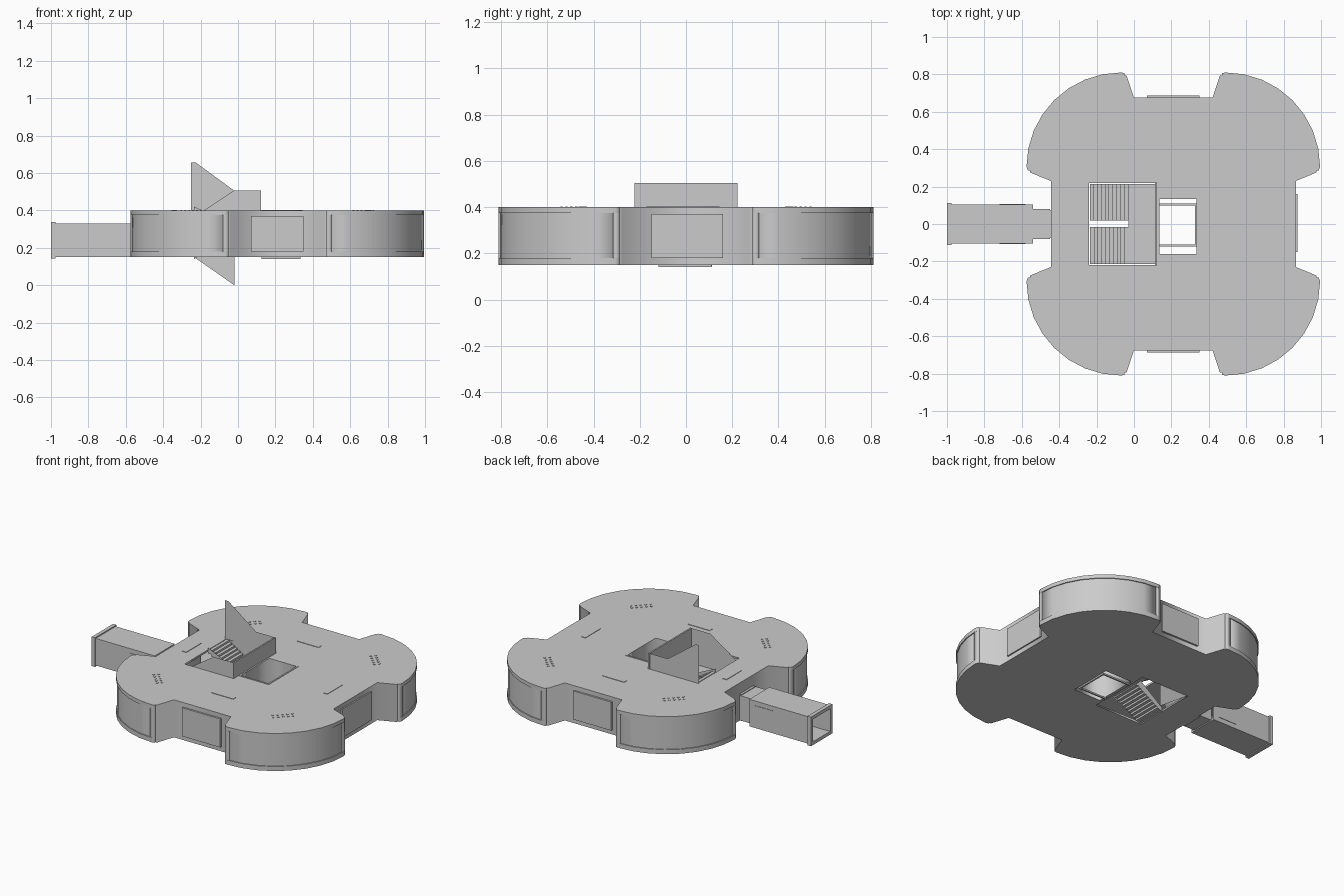
import bpy, bmesh, math

if "Cube" in bpy.data.objects:
    bpy.data.objects.remove(bpy.data.objects["Cube"])

CX = 0.21                       # centre of the four-lobed hall
Z0, Z1 = 0.15, 0.40             # floor underside and roof top
SIGNS = [(1, 1), (-1, 1), (-1, -1), (1, -1)]
LX, LY = 0.28, 0.305            # lobe arc centre, measured from the hall centre


def mesh_object(name, bm):
    bmesh.ops.recalc_face_normals(bm, faces=bm.faces)
    me = bpy.data.meshes.new(name)
    bm.to_mesh(me)
    bm.free()
    ob = bpy.data.objects.new(name, me)
    bpy.context.collection.objects.link(ob)
    return ob


def boxes(name, items):
    bm = bmesh.new()
    for x0, x1, y0, y1, z0, z1 in items:
        vs = bmesh.ops.create_cube(bm, size=1)["verts"]
        for v in vs:
            v.co.x = x1 if v.co.x > 0 else x0
            v.co.y = y1 if v.co.y > 0 else y0
            v.co.z = z1 if v.co.z > 0 else z0
    return mesh_object(name, bm)


def plate(name, loops, z0, z1):
    # flat shape with holes, extruded between two heights
    cu = bpy.data.curves.new(name, "CURVE")
    cu.dimensions = "2D"
    cu.fill_mode = "BOTH"
    cu.extrude = (z1 - z0) / 2
    for loop in loops:
        sp = cu.splines.new("POLY")
        sp.points.add(len(loop) - 1)
        for p, (x, y) in zip(sp.points, loop):
            p.co = (x, y, 0, 1)
        sp.use_cyclic_u = True
    ob = bpy.data.objects.new(name, cu)
    ob.location.z = (z0 + z1) / 2
    bpy.context.collection.objects.link(ob)
    bpy.ops.object.select_all(action="DESELECT")
    bpy.context.view_layer.objects.active = ob
    ob.select_set(True)
    bpy.ops.object.convert(target="MESH")
    return bpy.context.object


def sheet(name, y, prof):
    bm = bmesh.new()
    bm.faces.new([bm.verts.new((x, y, z)) for x, z in prof])
    return mesh_object(name, bm)


def rect(x0, x1, y0, y1):
    return [(x0, y0), (x1, y0), (x1, y1), (x0, y1)]


def arc(r, a0=0, a1=90, n=8):
    return [(LX + r * math.cos(math.radians(a0 + (a1 - a0) * i / n)),
             LY + r * math.sin(math.radians(a0 + (a1 - a0) * i / n))) for i in range(n + 1)]


def place(pts, sx, sy):
    return [(CX + sx * x, sy * y) for x, y in pts]


# hall outline: one quarter mirrored into all four corners
quarter = [(0.655, 0.23), (0.765, 0.275)] + arc(0.49) + [(0.25, 0.795), (0.21, 0.675)]
outline = []
for sx, sy in SIGNS:
    q = place(quarter, sx, sy)
    outline += q if sx * sy > 0 else q[::-1]
inner = [(CX + (x - CX) * 0.98, y * 0.98) for x, y in outline]

well = rect(-0.24, 0.115, -0.22, 0.22)
shaft = rect(0.135, 0.335, -0.16, 0.135)
plate("roof", [outline, well, shaft], Z1 - 0.012, Z1)
plate("floor", [outline, well, shaft], Z0, Z0 + 0.012)
plate("outer_wall", [outline, inner], Z0, Z1)

# curved window frames on the lobes
for i, (sx, sy) in enumerate(SIGNS):
    band = [(0.777, 0.285)] + arc(0.505) + [(0.26, 0.807)] + [(0.26, 0.79)] + arc(0.485)[::-1] + [(0.762, 0.285)]
    loop = place(band, sx, sy)
    plate(f"window_sill_{i}", [loop], Z0, 0.18)
    plate(f"window_head_{i}", [loop], 0.375, Z1)
    glass = place(arc(0.499) + arc(0.485)[::-1], sx, sy)
    plate(f"lobe_window_{i}", [glass], 0.18, 0.375)
    for k, post in enumerate((
            [(0.762, 0.285), (0.777, 0.285), (0.785, 0.315), (0.77, 0.315)],
            [(0.26, 0.79), (0.26, 0.807), (0.29, 0.81), (0.29, 0.79)])):
        plate(f"window_post_{i}_{k}", [place(post, sx, sy)], 0.18, 0.375)

# panels on the straight walls
boxes("wall_panels", [
    (0.07, 0.35, 0.67, 0.687, 0.18, 0.37),
    (0.07, 0.35, -0.687, -0.67, 0.18, 0.37),
    (0.86, 0.874, -0.15, 0.16, 0.18, 0.37)])

# lift shaft lining and its trims on roof and underside
shaft_out = rect(0.125, 0.345, -0.17, 0.145)
plate("lift_shaft", [shaft_out, shaft], Z0, Z1 + 0.003)
boxes("underside_trim", [
    (0.125, 0.335, -0.12, -0.11, 0.14, Z0),
    (0.125, 0.335, 0.10, 0.11, 0.14, Z0),
    (0.325, 0.335, -0.12, 0.11, 0.14, Z0)])

# roof light strips and light dots
boxes("roof_light_strips", [
    (CX - 0.08, CX + 0.08, s * 0.45 - 0.015, s * 0.45 + 0.015, Z1, Z1 + 0.003) for s in (1, -1)] + [
    (x - 0.015, x + 0.015, -0.08, 0.08, Z1, Z1 + 0.003) for x in (-0.34, 0.70)])
dots = []
for sx, sy in SIGNS:
    for row in (0.24, 0.27):
        for k in range(-2, 3):
            a, b = row * 0.707, k * 0.03 * 0.707
            x, y = CX + sx * (LX + a + b), sy * (LY + a - b)
            dots.append((x - 0.005, x + 0.005, y - 0.005, y + 0.005, Z1, Z1 + 0.003))
boxes("roof_light_dots", dots)

# two-flight stair with landing
N = 10
XA, XB, MID = -0.235, -0.03, 0.275
dx, rise = (XB - XA) / N, (MID - Z0) / N
steps = []
for i in range(N):
    x = XA + i * dx
    steps.append((x, x + dx, -0.215, -0.015, Z0 + (i - 0.6) * rise if i else Z0, Z0 + (i + 1) * rise))
    steps.append((x, x + dx, 0.02, 0.215, Z1 - (i + 1.6) * rise, Z1 - i * rise))
boxes("stair_steps", steps)
boxes("stair_landing", [(XB, 0.115, -0.215, 0.215, MID - 0.012, MID)])

# stair side sheets, end wall and middle rails
sheet("stair_back_wall", 0.22, [
    (-0.25, 0.655), (-0.25, 0.165), (-0.235, 0.15), (-0.02, 0.0), (-0.02, 0.26),
    (0.115, 0.26), (0.115, 0.505), (-0.02, 0.505), (-0.225, 0.655)])
sheet("stair_front_wall", -0.22, [
    (-0.235, 0.365), (-0.235, 0.15), (-0.02, 0.26), (0.115, 0.26), (0.115, 0.505), (-0.025, 0.505)])
boxes("stair_end_wall", [(0.113, 0.123, -0.222, 0.222, 0.26, 0.505)])
for y, name in ((-0.015, "lower_rail"), (0.02, "upper_rail")):
    up = y < 0
    a, b = (0.15, 0.275) if up else (0.40, 0.275)
    sheet(name, y, [(XA, a - 0.01), (XB, b - 0.01), (XB, b + 0.05), (XA, a + 0.02)])


# boarding bridge: open rectangular tubes
def tube(name, x0, x1, hy, z0, z1, t):
    boxes(name, [
        (x0, x1, -hy, hy, z0, z0 + t), (x0, x1, -hy, hy, z1 - t, z1),
        (x0, x1, -hy, -hy + t, z0 + t, z1 - t), (x0, x1, hy - t, hy, z0 + t, z1 - t)])


tube("bridge_body", -0.98, -0.54, 0.105, 0.15, 0.33, 0.012)
tube("bridge_mouth", -1.0, -0.975, 0.113, 0.143, 0.337, 0.022)
tube("bridge_neck", -0.545, -0.45, 0.08, 0.157, 0.322, 0.012)
tube("bridge_collar", -0.46, -0.445, 0.072, 0.152, 0.327, 0.012)
boxes("bridge_side_panels", [
    (-0.72, -0.58, s * 0.106 - 0.002, s * 0.106 + 0.002, 0.18, 0.30) for s in (1, -1)])
